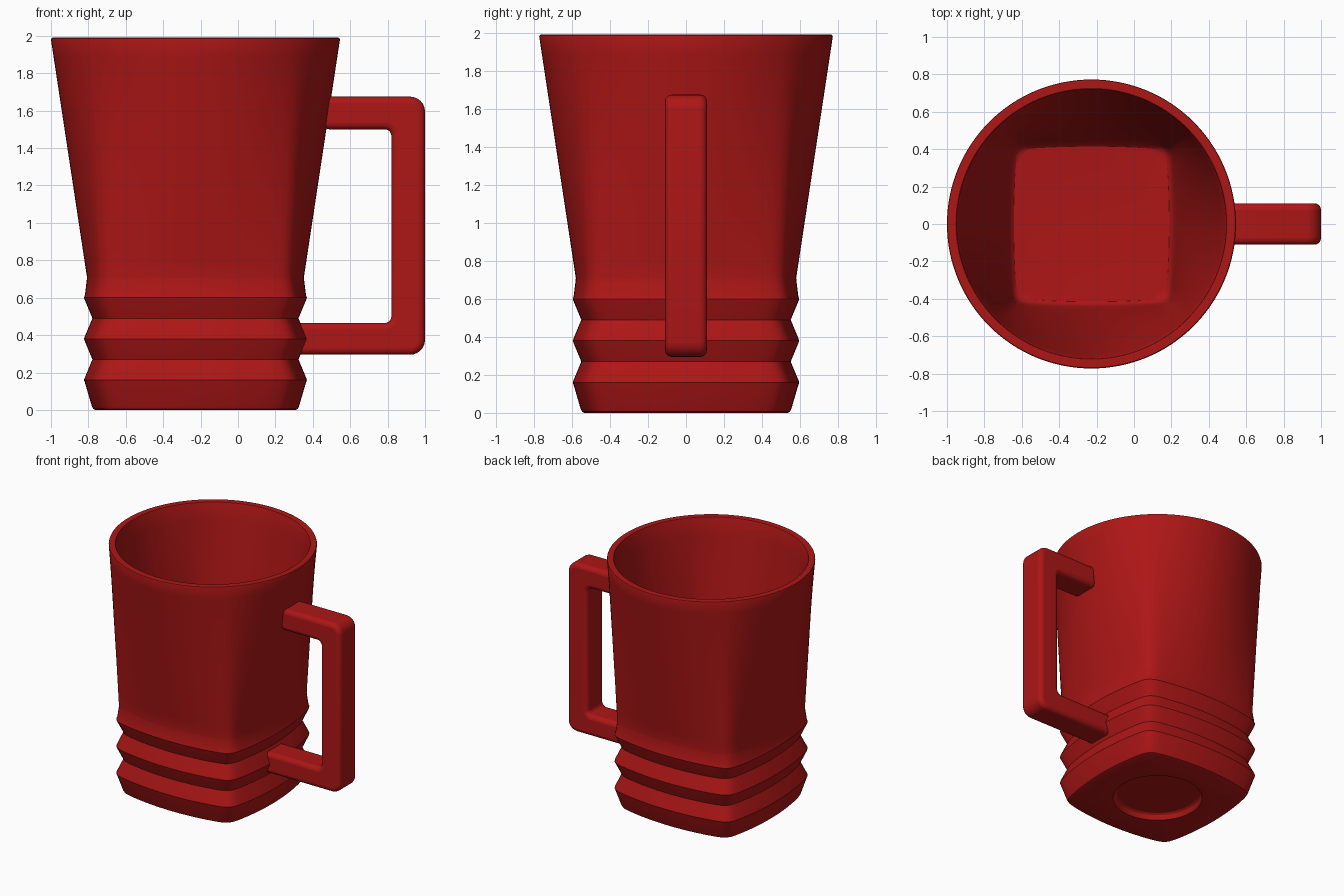
import bpy, bmesh
from math import sin, cos, pi, sqrt

if "Cube" in bpy.data.objects:
    bpy.data.objects.remove(bpy.data.objects["Cube"])

CX, SEG = -0.2275, 128

mat = bpy.data.materials.new("red_glaze")
mat.diffuse_color = (0.42, 0.008, 0.008, 1)
mat.use_nodes = True
mat.node_tree.nodes["Principled BSDF"].inputs["Base Color"].default_value = mat.diffuse_color


def finish(name, bm):
    bmesh.ops.recalc_face_normals(bm, faces=bm.faces[:])
    me = bpy.data.meshes.new(name)
    bm.to_mesh(me)
    bm.free()
    me.materials.append(mat)
    ob = bpy.data.objects.new(name, me)
    bpy.context.collection.objects.link(ob)
    return ob


def smooth(ob):
    bpy.ops.object.select_all(action='DESELECT')
    ob.select_set(True)
    bpy.context.view_layer.objects.active = ob
    bpy.ops.object.shade_smooth_by_angle(angle=pi / 6)


def square_radius(th, corner, p):
    # unit square with bowed sides and softened corners, in polar form
    d = 1 - corner
    rho = (d * d + corner * corner) / (2 * d)
    k = rho - 1

    def side(c, s):
        return -k * c + sqrt(rho * rho - k * k * s * s)
    c, s = abs(cos(th)), abs(sin(th))
    return (side(c, s) ** -p + side(s, c) ** -p) ** (-1 / p)


def section(half, roundness=0.0, corner=0.885, p=26):
    pts = []
    for i in range(SEG):
        th = 2 * pi * i / SEG
        r = half * (roundness + (1 - roundness) * square_radius(th, corner, p))
        pts.append((r * cos(th), r * sin(th)))
    return pts


def blend(a, b, t):
    return [(p[0] + (q[0] - p[0]) * t, p[1] + (q[1] - p[1]) * t) for p, q in zip(a, b)]


# Mug body: rings from the base recess, up the outside, over the rim, down inside
rings = [(0.045, section(0.30, 1)), (0.035, section(0.315, 1)), (0.0, section(0.33, 1)),
         (0.0, section(0.535)), (0.006, section(0.547)), (0.02, section(0.554))]
for peak, valley in ((0.16, 0.27), (0.38, 0.49), (0.60, None)):
    rings += [(peak - 0.014, section(0.591)), (peak, section(0.596)), (peak + 0.014, section(0.591))]
    if valley:
        rings.append((valley, section(0.551)))
N = 14
low, high = section(0.58), section(0.7725, 1)
rings.append((0.695, section(0.581)))
for i in range(N + 1):
    rings.append((0.71 + (1.98 - 0.71) * i / N, blend(low, high, i / N)))
rings += [(1.987, section(0.770, 1)), (1.99, section(0.765, 1)),
          (1.99, section(0.728, 1)), (1.987, section(0.723, 1))]
inner_low, inner_high = section(0.44, 0, 0.96, 16), section(0.72, 1)
for i in range(N + 1):
    rings.append((1.98 - (1.98 - 0.16) * i / N, blend(inner_high, inner_low, i / N)))
rings += [(0.135, section(0.43, 0, 0.96, 16)), (0.122, section(0.415, 0, 0.96, 16)),
          (0.12, section(0.40, 0, 0.96, 16))]

bm = bmesh.new()
loops = [[bm.verts.new((x + CX, y, z)) for x, y in pts] for z, pts in rings]
for a, b in zip(loops, loops[1:]):
    for i in range(SEG):
        j = (i + 1) % SEG
        bm.faces.new((a[i], a[j], b[j], b[i]))
bm.faces.new(loops[0])
bm.faces.new(loops[-1])
smooth(finish("mug_body", bm))


# Handle: C-shaped outline with rounded corners, extruded and bevelled
def arc(cx, cz, r, start, end, n=6):
    return [(cx + r * cos(start + (end - start) * i / n),
             cz + r * sin(start + (end - start) * i / n)) for i in range(n + 1)]


R, r = 0.08, 0.035
outline = [(0.26, 0.295)] + arc(1 - R, 0.295 + R, R, -pi / 2, 0)
outline += arc(1 - R, 1.675 - R, R, 0, pi / 2) + [(0.455, 1.675), (0.455, 1.50)]
outline += arc(0.82 - r, 1.50 - r, r, pi / 2, 0)
outline += arc(0.82 - r, 0.465 + r, r, 0, -pi / 2) + [(0.26, 0.465)]
bm = bmesh.new()
face = bm.faces.new([bm.verts.new((x, -0.11, z)) for x, z in outline])
ext = bmesh.ops.extrude_face_region(bm, geom=[face])
for v in ext["geom"]:
    if isinstance(v, bmesh.types.BMVert):
        v.co.y = 0.11
handle = finish("handle", bm)
smooth(handle)
bev = handle.modifiers.new("soft_edges", 'BEVEL')
bev.width = 0.034
bev.segments = 4
bev.limit_method = 'ANGLE'
bev.angle_limit = pi / 3
